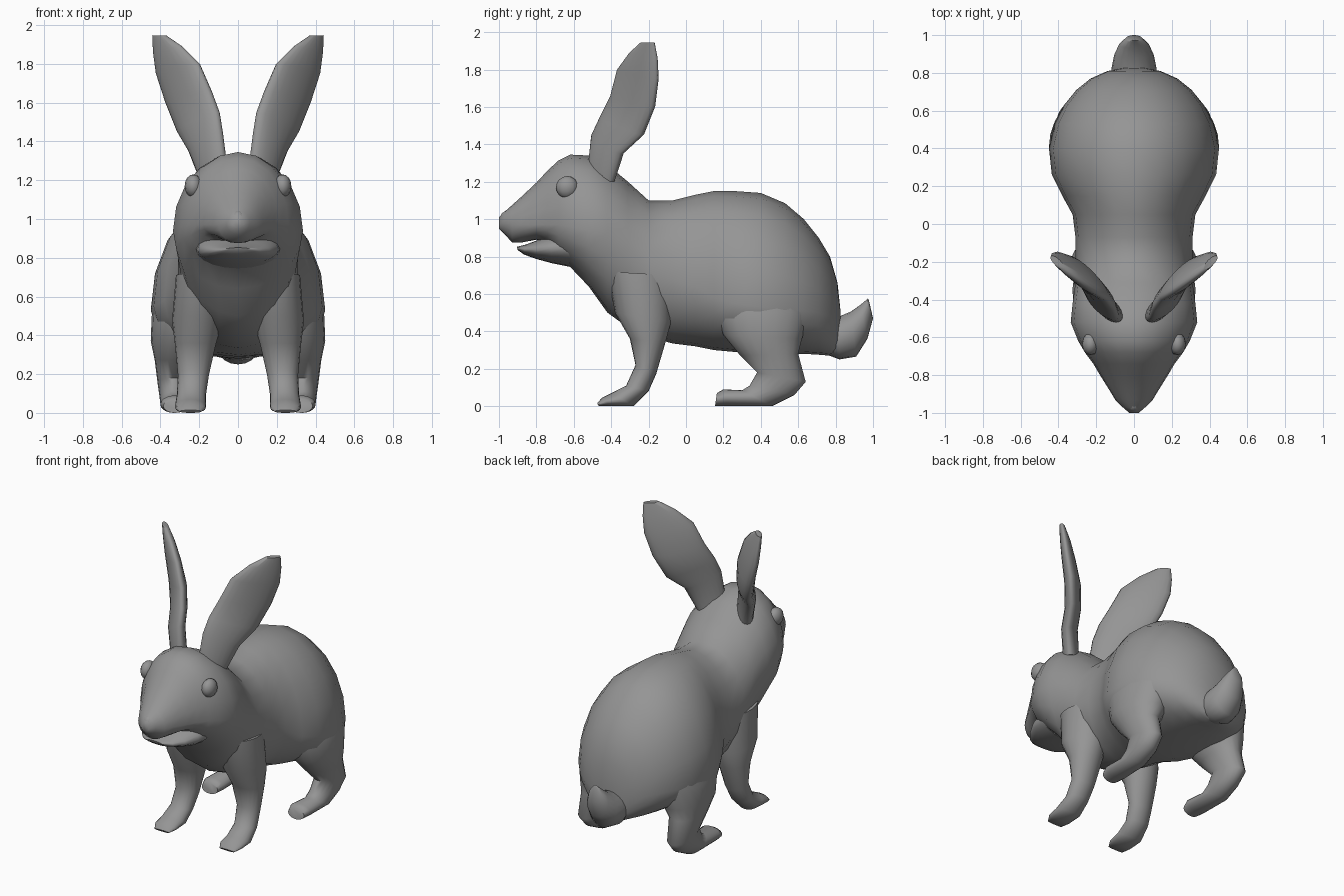
import bpy
import bmesh
import math
from mathutils import Matrix, Vector

SIDES = 20

start_cube = bpy.data.objects.get("Cube")
if start_cube:
    bpy.data.objects.remove(start_cube, do_unlink=True)


def make_material(name, colour):
    material = bpy.data.materials.new(name)
    material.use_nodes = True
    material.diffuse_color = colour
    shader = material.node_tree.nodes["Principled BSDF"]
    shader.inputs["Base Color"].default_value = colour
    shader.inputs["Roughness"].default_value = 0.8
    return material


grey_fur = make_material("grey fur", (0.3, 0.3, 0.3, 1))


def finish(name, bm, mirrored=False):
    """Turn a bmesh into a smooth grey object, optionally mirrored across x."""
    bmesh.ops.recalc_face_normals(bm, faces=bm.faces)
    mesh = bpy.data.meshes.new(name)
    bm.to_mesh(mesh)
    bm.free()
    mesh.materials.append(grey_fur)
    part = bpy.data.objects.new(name, mesh)
    bpy.context.collection.objects.link(part)
    bpy.ops.object.select_all(action="DESELECT")
    part.select_set(True)
    bpy.context.view_layer.objects.active = part
    bpy.ops.object.shade_smooth_by_angle(angle=math.radians(60))
    if mirrored:
        mirror = part.modifiers.new("Mirror", "MIRROR")
        mirror.use_mirror_merge = False
    return part


def ring_points(first, last, side, widest=0.5):
    """Oval from edge point first to edge point last, bulging by side."""
    first, last, side = Vector(first), Vector(last), Vector(side)
    centre = first.lerp(last, widest)
    points = []
    for i in range(SIDES):
        angle = math.tau * i / SIDES
        rise = math.sin(angle)
        along = (first - centre) * rise if rise > 0 else (centre - last) * rise
        points.append(centre + along + side * math.cos(angle))
    return points


def loft(name, rings, mirrored=False):
    """Skin a list of rings and close both ends."""
    bm = bmesh.new()
    loops = [[bm.verts.new(p) for p in ring] for ring in rings]
    for lower, upper in zip(loops, loops[1:]):
        for i in range(SIDES):
            j = (i + 1) % SIDES
            bm.faces.new((lower[i], lower[j], upper[j], upper[i]))
    bm.faces.new(loops[0])
    bm.faces.new(loops[-1])
    return finish(name, bm, mirrored)


def limb(name, sections, mirrored=False):
    """Loft from side outlines: (front y, z), (back y, z), centre x, half width."""
    rings = [
        ring_points((x, *front), (x, *back), (width, 0, 0))
        for front, back, x, width in sections
    ]
    return loft(name, rings, mirrored)


def ellipsoid(name, centre, radii, mirrored=False):
    bm = bmesh.new()
    place = Matrix.Translation(centre) @ Matrix.Diagonal((*radii, 1))
    bmesh.ops.create_uvsphere(bm, u_segments=12, v_segments=8, radius=1, matrix=place)
    return finish(name, bm, mirrored)


# Head, neck and body in one skin: y, top, widest height, bottom, half width
body_sections = [
    (-1.0, 1.01, 0.97, 0.95, 0.025),
    (-0.97, 1.04, 0.98, 0.92, 0.06),
    (-0.93, 1.075, 0.97, 0.875, 0.1),
    (-0.88, 1.12, 0.97, 0.875, 0.13),
    (-0.8, 1.195, 0.97, 0.89, 0.18),
    (-0.74, 1.26, 0.97, 0.87, 0.215),
    (-0.68, 1.315, 0.97, 0.78, 0.26),
    (-0.62, 1.345, 0.96, 0.745, 0.295),
    (-0.52, 1.34, 0.94, 0.64, 0.335),
    (-0.42, 1.29, 0.93, 0.5, 0.325),
    (-0.31, 1.2, 0.85, 0.42, 0.31),
    (-0.2, 1.1, 0.72, 0.37, 0.31),
    (-0.07, 1.1, 0.68, 0.335, 0.31),
    (0.05, 1.13, 0.64, 0.32, 0.325),
    (0.15, 1.15, 0.58, 0.3, 0.38),
    (0.26, 1.15, 0.55, 0.29, 0.435),
    (0.4, 1.14, 0.53, 0.285, 0.45),
    (0.53, 1.085, 0.52, 0.28, 0.42),
    (0.63, 1.0, 0.51, 0.28, 0.37),
    (0.71, 0.9, 0.5, 0.275, 0.305),
    (0.77, 0.8, 0.48, 0.27, 0.23),
    (0.81, 0.66, 0.46, 0.27, 0.14),
    (0.825, 0.52, 0.43, 0.3, 0.06),
]
loft("body_and_head", [
    ring_points((0, y, top), (0, y, bottom), (width, 0, 0), (top - mid) / (top - bottom))
    for y, top, mid, bottom, width in body_sections
])

# Lower jaw, leaving a smiling gap under the muzzle
limb("lower_jaw", [
    ((-0.905, 0.852), (-0.9, 0.835), 0, 0.06),
    ((-0.86, 0.863), (-0.865, 0.81), 0, 0.115),
    ((-0.8, 0.885), (-0.8, 0.787), 0, 0.165),
    ((-0.72, 0.92), (-0.72, 0.765), 0, 0.21),
    ((-0.62, 0.95), (-0.62, 0.745), 0, 0.22),
])

# Nose and eyes
ellipsoid("nose", (0, -0.955, 0.995), (0.04, 0.042, 0.05))
ellipsoid("eyes", (0.23, -0.635, 1.17), (0.045, 0.06, 0.06), mirrored=True)

# Ears: inner front edge, outer back edge, half thickness
ear_sections = [
    ((0.06, -0.52, 1.25), (0.19, -0.39, 1.2), 0.05),
    ((0.085, -0.5, 1.45), (0.25, -0.34, 1.35), 0.05),
    ((0.1, -0.455, 1.55), (0.31, -0.23, 1.45), 0.05),
    ((0.14, -0.4, 1.66), (0.37, -0.17, 1.6), 0.05),
    ((0.2, -0.365, 1.8), (0.42, -0.15, 1.75), 0.042),
    ((0.29, -0.3, 1.89), (0.435, -0.155, 1.86), 0.032),
    ((0.37, -0.24, 1.945), (0.44, -0.17, 1.945), 0.018),
]
outward = Vector((1, -1, 0)).normalized()
loft("ears", [
    ring_points(inner, outer, outward * thick) for inner, outer, thick in ear_sections
], mirrored=True)

# Front legs from shoulder to paw
limb("front_legs", [
    ((-0.42, 0.72), (-0.08, 0.7), 0.2, 0.12),
    ((-0.38, 0.5), (-0.08, 0.45), 0.21, 0.13),
    ((-0.3, 0.36), (-0.11, 0.34), 0.22, 0.105),
    ((-0.27, 0.22), (-0.16, 0.17), 0.23, 0.08),
    ((-0.32, 0.11), (-0.2, 0.08), 0.24, 0.075),
    ((-0.4, 0.07), (-0.28, 0), 0.245, 0.08),
    ((-0.45, 0.045), (-0.4, 0), 0.245, 0.078),
    ((-0.475, 0.015), (-0.465, 0), 0.245, 0.055),
], mirrored=True)

# Hind legs from thigh through heel to toes
limb("hind_legs", [
    ((0.12, 0.7), (0.66, 0.72), 0.24, 0.14),
    ((0.15, 0.5), (0.66, 0.5), 0.28, 0.165),
    ((0.2, 0.38), (0.62, 0.36), 0.31, 0.14),
    ((0.29, 0.27), (0.6, 0.28), 0.33, 0.1),
    ((0.38, 0.18), (0.64, 0.13), 0.335, 0.08),
    ((0.34, 0.11), (0.58, 0.06), 0.33, 0.075),
    ((0.3, 0.085), (0.46, 0), 0.33, 0.07),
    ((0.2, 0.09), (0.22, 0), 0.325, 0.075),
    ((0.165, 0.07), (0.155, 0), 0.325, 0.06),
], mirrored=True)

# Upturned tail
limb("tail", [
    ((0.74, 0.45), (0.74, 0.28), 0, 0.1),
    ((0.82, 0.48), (0.82, 0.25), 0, 0.12),
    ((0.88, 0.505), (0.91, 0.265), 0, 0.105),
    ((0.93, 0.54), (0.97, 0.36), 0, 0.08),
    ((0.96, 0.565), (1.0, 0.47), 0, 0.045),
    ((0.972, 0.577), (0.978, 0.565), 0, 0.012),
])
